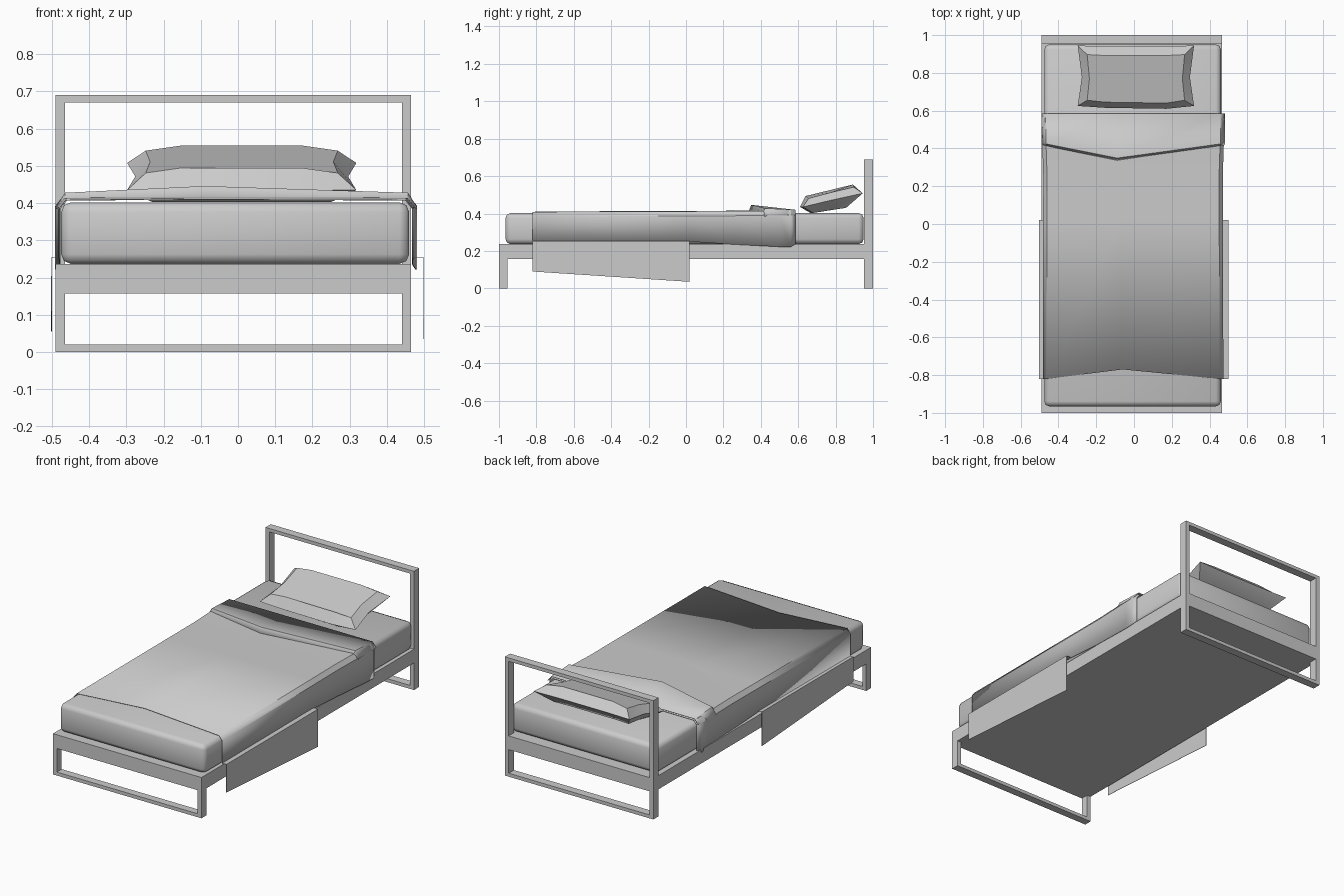
import bpy
import bmesh
import math
from mathutils import Vector

cube = bpy.data.objects.get("Cube")
if cube:
    bpy.data.objects.remove(cube, do_unlink=True)

grey = bpy.data.materials.new("plain_grey")
grey.use_nodes = True
COLOUR = (0.6, 0.6, 0.6, 1)
grey.diffuse_color = COLOUR
for node in grey.node_tree.nodes:
    if node.type == 'BSDF_PRINCIPLED':
        node.inputs["Base Color"].default_value = COLOUR


def finish(name, bm, smooth=None):
    mesh = bpy.data.meshes.new(name)
    bm.to_mesh(mesh)
    bm.free()
    mesh.materials.append(grey)
    obj = bpy.data.objects.new(name, mesh)
    bpy.context.collection.objects.link(obj)
    if smooth:
        bpy.ops.object.select_all(action='DESELECT')
        obj.select_set(True)
        bpy.context.view_layer.objects.active = obj
        bpy.ops.object.shade_smooth_by_angle(angle=math.radians(smooth))
    return obj


def box(name, x, y, z, bevel=0, smooth=None):
    bm = bmesh.new()
    bmesh.ops.create_cube(bm, size=1)
    for v in bm.verts:
        v.co = Vector([(a + b) / 2 + c * (b - a) for c, (a, b) in zip(v.co, (x, y, z))])
    if bevel:
        bmesh.ops.bevel(bm, geom=bm.edges[:], offset=bevel, segments=2,
                        profile=0.5, affect='EDGES')
    return finish(name, bm, smooth)


def sheet(name, rows, smooth=None):
    """Thin cloth spanned between rows of points."""
    bm = bmesh.new()
    grid = [[bm.verts.new(p) for p in row] for row in rows]
    for a, b in zip(grid, grid[1:]):
        for j in range(len(a) - 1):
            bm.faces.new((a[j], a[j + 1], b[j + 1], b[j]))
    obj = finish(name, bm, smooth)
    mod = obj.modifiers.new("cloth_thickness", 'SOLIDIFY')
    mod.thickness = 0.002
    mod.offset = -1
    return obj


# Frame: platform, foot loop and headboard loop
LEFT, RIGHT, BAR = -0.49, 0.465, 0.025
FULL = (LEFT, RIGHT)
box("bed_platform", FULL, (-1, 1), (0.157, 0.237))
for end, y, top in (("foot", (-1, -0.955), 0.157), ("head", (0.952, 1), 0.69)):
    inner = (LEFT + BAR, RIGHT - BAR)
    box(end + "_floor_bar", inner, y, (0, 0.02))
    spans = [(0, 0.157)] + ([(0.237, top)] if end == "head" else [])
    for k, z in enumerate(spans):
        box(f"{end}_right_post_{k}", (LEFT, LEFT + BAR), y, z)
        box(f"{end}_left_post_{k}", (RIGHT - BAR, RIGHT), y, z)
    if end == "head":
        box("head_top_bar", inner, y, (top - 0.02, top))

# Mattress
box("mattress", (-0.475, 0.46), (-0.965, 0.95), (0.237, 0.402), 0.026, 75)

# Blanket over the mattress: y at edge, y in middle, half width, hem, top
STATIONS = [
    (-0.82, -0.77, 0.478, 0.25, 0.409),
    (0.02, 0.02, 0.476, 0.25, 0.412),
    (0.25, 0.25, 0.475, 0.235, 0.413),
    (0.5, 0.5, 0.483, 0.222, 0.415),
    (0.56, 0.56, 0.486, 0.222, 0.418),
    (0.585, 0.585, 0.474, 0.236, 0.41),
]
MID = -0.005
rows = []
for y, ym, w, hem, top in STATIONS:
    rows.append([(MID - w, y, hem), (MID - w, y, top - 0.025), (MID - w + 0.02, y, top),
                 (-0.06, ym, top + 0.002),
                 (MID + w - 0.02, y, top), (MID + w, y, top - 0.025), (MID + w, y, hem)])
sheet("blanket", rows, 35)

# Loose sides hanging over the frame
ENDS = ((-0.82, 0), (0.02, -0.055))
sheet("right_blanket_drop", [[(-0.502, y, 0.11 + d), (-0.502, y, 0.254), (-0.48, y, 0.254)]
                             for y, d in ENDS])
sheet("left_blanket_drop", [[(0.47, y, 0.254), (0.5, y, 0.254), (0.5, y, 0.09 + d)]
                            for y, d in ENDS])

# Turned-back fold with a pointed leading edge: x, leading y, raised z, base z
COLUMNS = [(-0.489, 0.42, 0.39, 0.385), (-0.465, 0.41, 0.428, 0.408),
           (-0.09, 0.335, 0.446, 0.411), (0.457, 0.41, 0.428, 0.408),
           (0.481, 0.42, 0.39, 0.385)]
sheet("blanket_fold", [
    [(x, y, base) for x, y, z, base in COLUMNS],
    [(x, y + 0.014, z) for x, y, z, base in COLUMNS],
    [(x, 0.585, min(z, 0.42)) for x, y, z, base in COLUMNS]], 30)


# Pillow: three rings (underside, seam, upper side) leaning on the headboard
def pillow_ring(half, y0, z0, y1, z1, drop, pinch):
    cx = 0.01
    front = [(cx - half, y0 + 0.01, z0 - drop), (cx - 0.16, y0, z0),
             (cx + 0.16, y0 - 0.005, z0), (cx + half, y0 + 0.01, z0 - drop)]
    back = [(cx + half, y1 + 0.005, z1 - drop), (cx + 0.16, y1, z1),
            (cx - 0.16, y1, z1), (cx - half, y1 + 0.005, z1 - drop)]
    ym, zm = (y0 + y1) / 2, (z0 + z1) / 2 - drop
    return (front + [(cx + half - pinch, ym, zm)] + back
            + [(cx - half + pinch, ym, zm)])


bm = bmesh.new()
rings = [[bm.verts.new(p) for p in pillow_ring(*args)] for args in (
    (0.24, 0.67, 0.403, 0.85, 0.43, 0, 0.005),
    (0.308, 0.615, 0.435, 0.94, 0.508, 0, 0.022),
    (0.258, 0.645, 0.495, 0.892, 0.555, 0.014, 0.012))]
for a, b in zip(rings, rings[1:]):
    n = len(a)
    for i in range(n):
        bm.faces.new((a[i], a[(i + 1) % n], b[(i + 1) % n], b[i]))
bm.faces.new(rings[0][::-1])
bm.faces.new(rings[-1])
bmesh.ops.recalc_face_normals(bm, faces=bm.faces[:])
finish("pillow", bm, 35)
